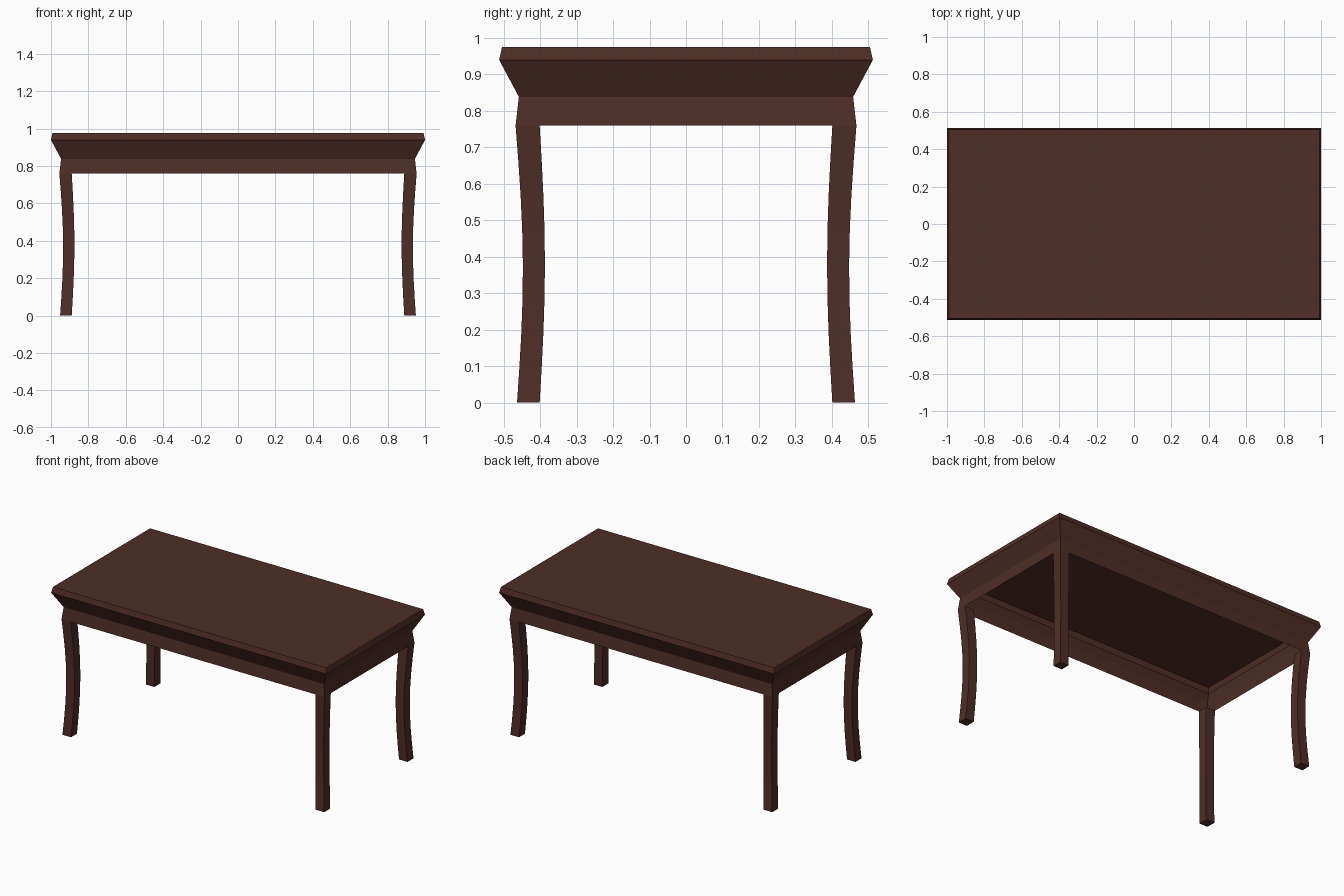
import bpy, bmesh, math

if "Cube" in bpy.data.objects:
    bpy.data.objects.remove(bpy.data.objects["Cube"])

wood = bpy.data.materials.new("dark_wood")
wood.diffuse_color = (0.078, 0.027, 0.021, 1)
wood.use_nodes = True
wood.node_tree.nodes["Principled BSDF"].inputs["Base Color"].default_value = wood.diffuse_color
EXTRA = 0.488  # table is this much longer per half in x than in y


def loft(name, rings, cap_start=True):
    """Skin a stack of rectangular rings, cap the last and optionally the first."""
    bm = bmesh.new()
    loops = [[bm.verts.new(p) for p in ring] for ring in rings]
    for a, b in zip(loops, loops[1:]):
        for i in range(4):
            j = (i + 1) % 4
            bm.faces.new((a[i], a[j], b[j], b[i]))
    if cap_start:
        bm.faces.new(loops[0][::-1])
    bm.faces.new(loops[-1])
    bmesh.ops.recalc_face_normals(bm, faces=bm.faces)
    mesh = bpy.data.meshes.new(name)
    bm.to_mesh(mesh)
    bm.free()
    mesh.materials.append(wood)
    obj = bpy.data.objects.new(name, mesh)
    bpy.context.collection.objects.link(obj)
    return obj


def rect(x0, x1, y0, y1, z):
    return [(x0, y0, z), (x1, y0, z), (x1, y1, z), (x0, y1, z)]


# Table top with flared moulding and apron, a thin shell open underneath:
# (half depth, height) from the apron's lower edge upwards
profile = [(0.467, 0.759), (0.458, 0.838), (0.512, 0.939), (0.504, 0.975)]
loft("table_top", [rect(-h - EXTRA, h + EXTRA, -h, h, z) for h, z in profile],
     cap_start=False)

# Curved legs bowing inward towards the middle
SEG = 8
for sx, side in ((-1, "left"), (1, "right")):
    for sy, end in ((-1, "front"), (1, "back")):
        rings = []
        for k in range(SEG + 1):
            t = k / SEG
            bow = 0.018 * math.sin(math.pi * t)
            outer = 0.463 + 0.004 * t - bow
            inner = 0.401 - 0.8 * bow
            rings.append(rect(sx * (inner + EXTRA), sx * (outer + EXTRA),
                              sy * inner, sy * outer, 0.759 * t))
        loft(f"{end}_{side}_leg", rings)
